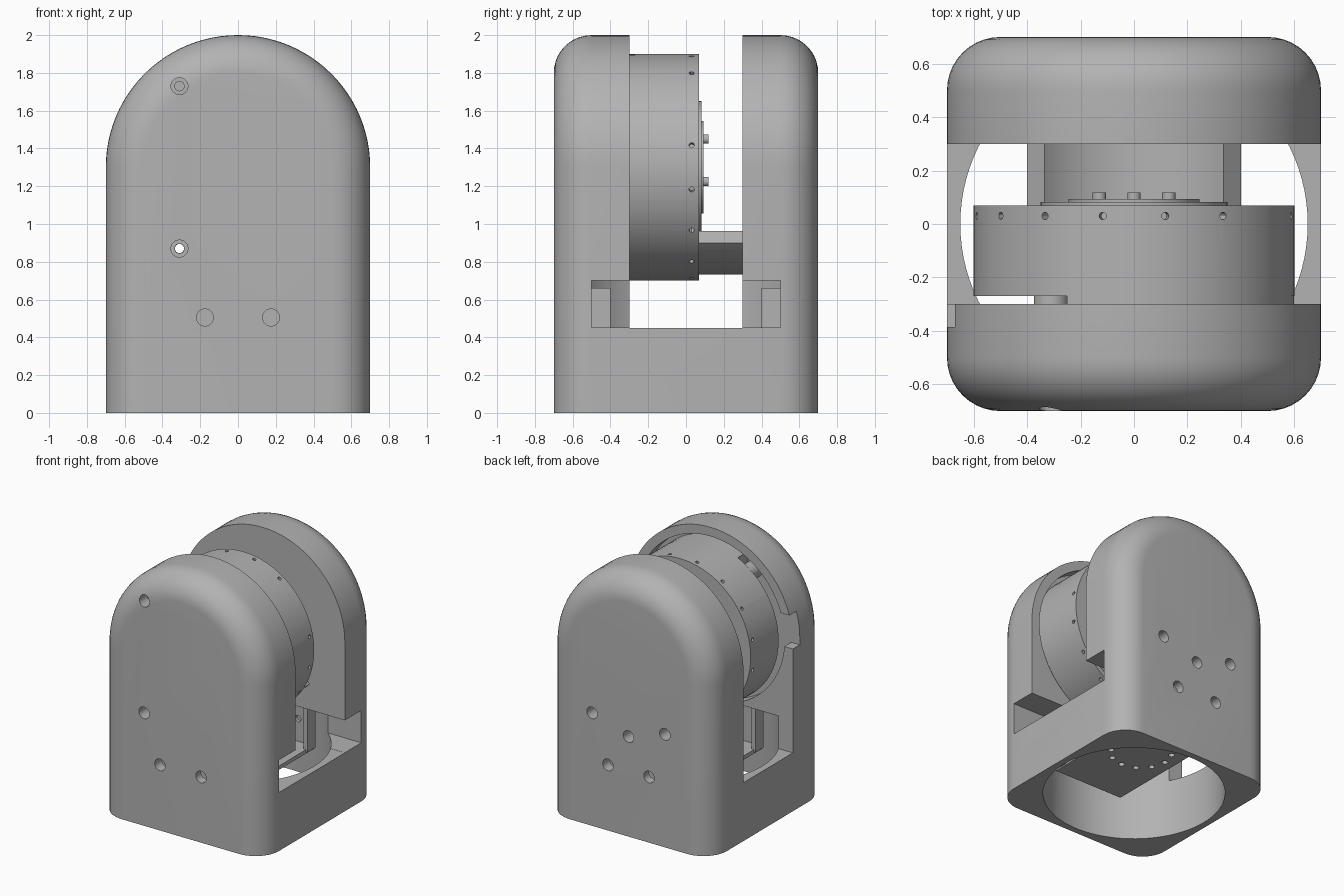
import bpy, bmesh, math
from mathutils import Vector, Matrix

if "Cube" in bpy.data.objects:
    bpy.data.objects.remove(bpy.data.objects["Cube"], do_unlink=True)

grey = bpy.data.materials.new("plain_grey")
grey.use_nodes = True
COLOUR = (0.45, 0.45, 0.45, 1)
grey.diffuse_color = COLOUR
grey.node_tree.nodes["Principled BSDF"].inputs["Base Color"].default_value = COLOUR

AXIS_Z = 1.3      # height of the motor axis
BOLT_X, BOLT_LOW = 0.31, 0.87
FOOT_X, FOOT_Z = 0.175, 0.505


def add_object(name, bm):
    bmesh.ops.recalc_face_normals(bm, faces=bm.faces[:])
    mesh = bpy.data.meshes.new(name)
    bm.to_mesh(mesh)
    bm.free()
    obj = bpy.data.objects.new(name, mesh)
    bpy.context.collection.objects.link(obj)
    mesh.materials.append(grey)
    return obj


def box(name, x0, x1, y0, y1, z0, z1):
    bm = bmesh.new()
    bmesh.ops.create_cube(bm, size=1)
    for v in bm.verts:
        v.co = Vector((x0 + (v.co.x + 0.5) * (x1 - x0),
                       y0 + (v.co.y + 0.5) * (y1 - y0),
                       z0 + (v.co.z + 0.5) * (z1 - z0)))
    return add_object(name, bm)


def rod(name, start, end, radius, sides=24):
    start, end = Vector(start), Vector(end)
    d = end - start
    place = Matrix.Translation((start + end) / 2) @ d.to_track_quat('Z', 'Y').to_matrix().to_4x4()
    bm = bmesh.new()
    bmesh.ops.create_cone(bm, cap_ends=True, segments=sides, radius1=radius,
                          radius2=radius, depth=d.length, matrix=place)
    return add_object(name, bm)


def disc(name, y0, y1, radius, x=0, z=AXIS_Z, sides=24):
    return rod(name, (x, y0, z), (x, y1, z), radius, sides)


def loft(name, loops):
    bm = bmesh.new()
    rings = [[bm.verts.new(p) for p in loop] for loop in loops]
    for a, b in zip(rings, rings[1:]):
        for i in range(len(a)):
            j = (i + 1) % len(a)
            bm.faces.new((a[i], a[j], b[j], b[i]))
    bm.faces.new(rings[0])
    bm.faces.new(rings[-1])
    return add_object(name, bm)


def modify(obj, cutters, operation='DIFFERENCE'):
    for cutter in cutters:
        mod = obj.modifiers.new("cut", 'BOOLEAN')
        mod.operation, mod.solver, mod.object = operation, 'EXACT', cutter
        bpy.context.view_layer.objects.active = obj
        bpy.ops.object.modifier_apply(modifier=mod.name)
        bpy.data.objects.remove(cutter, do_unlink=True)


def arch(half_width, y, steps=48):
    pts = [(-half_width, y, 0)]
    for i in range(steps + 1):
        a = math.pi * (1 - i / steps)
        pts.append((half_width * math.cos(a), y, AXIS_Z + half_width * math.sin(a)))
    return pts + [(half_width, y, 0)]


# Yoke housing: arched block with rounded front and back edges
turns = [math.pi / 2 * i / 10 for i in range(11)]
half = [(0.5 + 0.2 * math.cos(a), 0.5 + 0.2 * math.sin(a)) for a in turns]
loops = [arch(r, -y) for r, y in reversed(half)] + [arch(r, y) for r, y in half]
housing = loft("yoke_housing", loops)

# Gap between the cheeks, base bore, side window, motor recess, cable channel
modify(housing, [
    box("gap", -1, 1, -0.3, 0.3, 0.45, 2.2),
    rod("bore", (0, 0, -0.1), (0, 0, 0.701), 0.65, 96),
    box("window", 0.38, 1, -0.5, 0.5, 0.451, 0.7),
    disc("recess", -0.39, -0.2, 0.63, sides=96),
    box("channel", -1, -0.45, -0.385, -0.25, 1.25, 1.5),
])

# Counterbored screw holes in both cheeks
feet = [(s * FOOT_X, FOOT_Z) for s in (-1, 1)]
front_holes = feet + [(-BOLT_X, BOLT_LOW), (-BOLT_X, 2 * AXIS_Z - BOLT_LOW)]
back_holes = feet + [(-BOLT_X, BOLT_LOW), (BOLT_X, BOLT_LOW), (0, 0.77)]
for side, holes in ((-1, front_holes), (1, back_holes)):
    for x, z in holes:
        modify(housing, [disc("counterbore", side * 0.8, side * 0.6, 0.045, x, z),
                         disc("screw_hole", side * 0.65, side * 0.25, 0.025, x, z)])

# Motor drum with small radial vents and one through hole
motor = disc("motor_drum", -0.27, 0.07, 0.6, sides=96)
for i in range(16):
    a = math.tau * (i + 0.5) / 16
    out = Vector((math.cos(a), 0, math.sin(a)))
    base = Vector((0, 0.03, AXIS_Z))
    modify(motor, [rod("vent", base + out * 0.56, base + out * 0.65, 0.014, 12)])
modify(motor, [disc("through_hole", -0.5, 0.5, 0.024, -BOLT_X, BOLT_LOW)])

# Motor plinth and two stand-off bosses against the front cheek
plinth = disc("motor_plinth", -0.39, -0.27, 0.599, sides=96)
modify(plinth, [box("plinth_cut", -1, -0.25, -1, 1, 0, 2)])
upper_boss = disc("upper_boss", -0.39, -0.27, 0.065, -BOLT_X, 2 * AXIS_Z - BOLT_LOW)
lower_boss = disc("lower_boss", -0.39, -0.27, 0.065, -BOLT_X, BOLT_LOW)
modify(lower_boss, [disc("boss_hole", -0.5, 0, 0.024, -BOLT_X, BOLT_LOW)])

# Stepped output hub with three drive pins
hub = disc("output_hub", 0.07, 0.082, 0.35, sides=64)
cap = disc("hub_cap", 0.08, 0.093, 0.245, sides=64)
parts = [housing, motor, plinth, upper_boss, lower_boss, hub, cap]
for i in range(3):
    a = math.pi / 2 + i * math.tau / 3
    parts.append(disc("drive_pin_%d" % (i + 1), 0.09, 0.118, 0.025,
                      0.15 * math.cos(a), AXIS_Z + 0.15 * math.sin(a)))

# Curved support: quarter ring between the motor and the back cheek
angles = [math.radians(225 + 90 * i / 24) for i in range(25)]
outline = [(r * math.cos(a), AXIS_Z + r * math.sin(a))
           for r, seq in ((0.475, angles), (0.567, angles[::-1])) for a in seq]
support = loft("curved_support", [[(x, y, z) for x, z in outline] for y in (0.07, 0.3)])
modify(support, [disc("support_hole", 0, 0.4, 0.024, x, z) for x, z in back_holes[2:]])
parts.append(support)

# U-shaped tray in the base: perforated floor, end walls and side flanges
floor = box("tray_floor", -0.3, 0.3, -0.51, 0.51, 0.3, 0.33)
for i in range(12):
    a = math.tau * i / 12
    x, y = 0.22 * math.cos(a), 0.08 + 0.22 * math.sin(a)
    modify(floor, [rod("floor_hole", (x, y, 0.2), (x, y, 0.4), 0.022, 16)])
parts.append(floor)
for side, label in ((-1, "front"), (1, "back")):
    y0, y1 = sorted((side * 0.48, side * 0.51))
    wall = box("tray_%s_wall" % label, -0.3, 0.3, y0, y1, 0.32, 0.66)
    if side > 0:
        modify(wall, [disc("wall_hole", 0.3, 0.505, 0.025, x, z) for x, z in feet])
    parts.append(wall)
    f0, f1 = sorted((side * 0.4, side * 0.5))
    for s, hand in ((-1, "right"), (1, "left")):
        x0, x1 = sorted((s * 0.28, s * 0.31))
        parts.append(box("tray_%s_%s_flange" % (label, hand), x0, x1, f0, f1, 0.31, 0.66))

# Smooth shading with sharp edges kept
bpy.ops.object.select_all(action='DESELECT')
for obj in parts:
    obj.select_set(True)
bpy.context.view_layer.objects.active = housing
bpy.ops.object.shade_smooth_by_angle(angle=math.radians(30))
